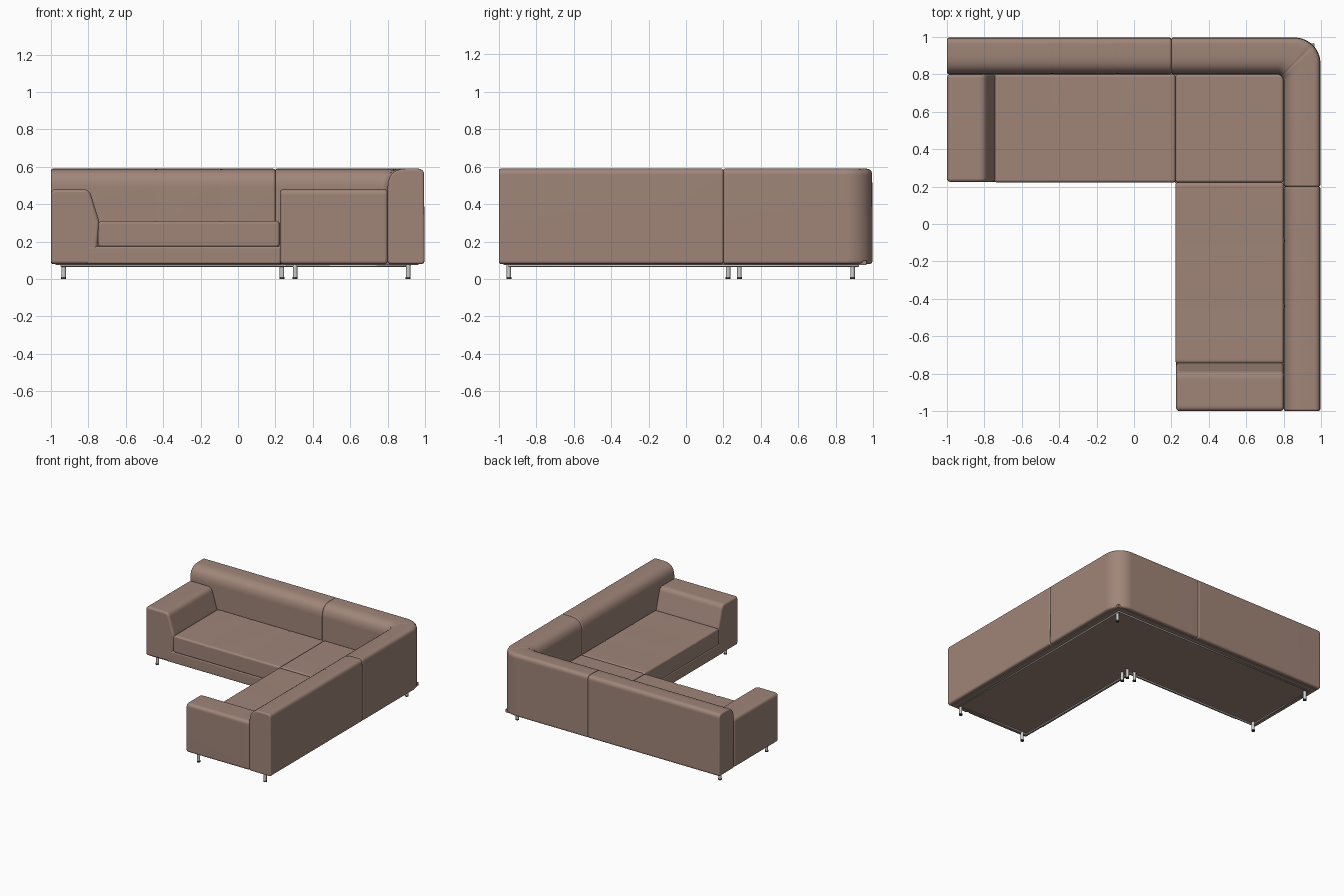
import bpy, bmesh
from math import cos, sin, pi, radians

if "Cube" in bpy.data.objects:
    bpy.data.objects.remove(bpy.data.objects["Cube"])


def material(name, rgb):
    m = bpy.data.materials.new(name)
    m.diffuse_color = (*rgb, 1)
    m.use_nodes = True
    m.node_tree.nodes["Principled BSDF"].inputs["Base Color"].default_value = m.diffuse_color
    return m


LEATHER = material("brown_leather", (0.35, 0.235, 0.19))
STEEL = material("steel", (0.55, 0.56, 0.57))
RUBBER = material("dark_rubber", (0.06, 0.06, 0.06))


def rounded(points, n=6):
    """Outline from (a, b, radius) corners, each corner filleted."""
    out = []
    for i, (a, b, r) in enumerate(points):
        if r == 0:
            out.append((a, b))
            continue
        ends = []
        for q in (points[i - 1], points[(i + 1) % len(points)]):
            d = ((q[0] - a) ** 2 + (q[1] - b) ** 2) ** 0.5
            ends.append((a + (q[0] - a) * r / d, b + (q[1] - b) * r / d))
        (ax, ay), (bx, by) = ends
        for k in range(n + 1):
            t = k / n
            w0, w1, w2 = (1 - t) ** 2, 2 * t * (1 - t), t * t
            out.append((w0 * ax + w1 * a + w2 * bx, w0 * ay + w1 * b + w2 * by))
    return out


def loft(name, rings, bevel=0.012, swap=False, mat=LEATHER):
    """Skin closed rings, cap both ends, soften the end edges.
    swap mirrors the part across the sofa's diagonal (x <-> y)."""
    bm = bmesh.new()
    vs = [[bm.verts.new((y, x, z) if swap else (x, y, z)) for x, y, z in ring]
          for ring in rings]
    n = len(vs[0])
    for a, b in zip(vs, vs[1:]):
        for i in range(n):
            j = (i + 1) % n
            bm.faces.new((a[i], a[j], b[j], b[i]))
    bm.faces.new(vs[0])
    bm.faces.new(vs[-1])
    bmesh.ops.recalc_face_normals(bm, faces=bm.faces)
    mesh = bpy.data.meshes.new(name)
    bm.to_mesh(mesh)
    bm.free()
    mesh.materials.append(mat)
    ob = bpy.data.objects.new(name, mesh)
    bpy.context.collection.objects.link(ob)
    bpy.ops.object.select_all(action='DESELECT')
    bpy.context.view_layer.objects.active = ob
    ob.select_set(True)
    if bevel:
        m = ob.modifiers.new("soft_edges", 'BEVEL')
        m.width, m.segments = bevel, 4
        m.limit_method, m.angle_limit = 'ANGLE', radians(40)
        m.use_clamp_overlap = False
        bpy.ops.object.modifier_apply(modifier=m.name)
    bpy.ops.object.shade_smooth_by_angle(angle=radians(40))
    w = ob.modifiers.new("flat_panels", 'WEIGHTED_NORMAL')
    w.keep_sharp = True
    return ob


def along_y(outline, y0, y1):
    return [[(x, y, z) for x, z in outline] for y in (y0, y1)]


def along_z(outline, z0, z1):
    return [[(x, y, z) for x, y in outline] for z in (z0, z1)]


def l_shape(far, near, outer):
    """L outline: ends at far, inner edge at near, outer edge at outer."""
    return [(far, near), (far, outer), (outer, outer),
            (outer, far), (near, far), (near, near)]


# cross-section of the backrest: offset from the seat side, height
BACK = rounded([(0, 0.08, 0.02), (0, 0.59, 0.1), (0.195, 0.59, 0.035), (0.197, 0.08, 0.02)])
STITCHES = (-0.44, -0.09)


def back_ring(x, dip=0.0):
    ring = []
    for u, z in BACK:
        k = dip if u < 0.15 else 0
        ring.append((x, 0.8 + u + (k if u < 0.02 else 0), z - (k if z > 0.5 else 0)))
    return ring


def corner_ring(angle, dip=0.0):
    ring = []
    for u, z in BACK:
        r = 0.04 + 0.5 * u
        c = 0.8 + u - r
        ring.append((c + r * cos(angle), c + r * sin(angle), z - (dip if z > 0.52 else 0)))
    return ring


# parts that exist once on each wing
ARM = rounded([(-1, 0.08, 0.02), (-1, 0.48, 0.03), (-0.795, 0.48, 0.035),
               (-0.74, 0.30, 0.02), (-0.76, 0.08, 0.02)])
seat_pts = [(-0.748, 0.17, 0.02), (-0.748, 0.31, 0.025)]
for s in STITCHES:
    seat_pts += [(s - 0.015, 0.31, 0), (s, 0.306, 0), (s + 0.015, 0.31, 0)]
seat_pts += [(0.222, 0.31, 0.02), (0.222, 0.17, 0.02)]
SEAT = rounded(seat_pts)

for wing, swap in (("left", False), ("right", True)):
    loft(wing + "_arm", along_y(ARM, 0.225, 0.8), 0.018, swap)
    loft(wing + "_seat_cushion", along_y(SEAT, 0.222, 0.8), 0.015, swap)
    rings = [back_ring(-1)]
    for s in STITCHES:
        rings += [back_ring(s - 0.015), back_ring(s, 0.003), back_ring(s + 0.015)]
    rings.append(back_ring(0.2))
    loft(wing + "_backrest", rings, 0.012, swap)

# corner backrest, with a mitred seam on the diagonal
rings = [back_ring(0.2)]
for k in range(17):
    rings.append(corner_ring(pi / 2 * (1 - k / 16), 0.004 if k == 8 else 0))
rings.append([(y, x, z) for x, y, z in back_ring(0.2)])
loft("corner_backrest", rings, 0.01)

# corner seat
CORNER = rounded([(0.222, 0.17, 0.02), (0.222, 0.312, 0.02),
                  (0.8, 0.312, 0.02), (0.8, 0.17, 0.02)])
loft("corner_seat_cushion", along_y(CORNER, 0.222, 0.8), 0.015)

# body under the cushions and the panel closing the underside
loft("base", along_z(l_shape(-0.81, 0.224, 0.85), 0.08, 0.175), 0.012)
loft("underside_panel", along_z(l_shape(-0.975, 0.245, 0.965), 0.075, 0.1), 0)

# steel rail following the underside
curve = bpy.data.curves.new("frame_rail", 'CURVE')
curve.dimensions = '3D'
curve.bevel_depth = 0.006
curve.bevel_resolution = 2
spline = curve.splines.new('POLY')
path = l_shape(-0.945, 0.262, 0.92)
spline.points.add(len(path) - 1)
for p, (x, y) in zip(spline.points, path):
    p.co = (x, y, 0.071, 1)
spline.use_cyclic_u = True
curve.materials.append(STEEL)
bpy.context.collection.objects.link(bpy.data.objects.new("frame_rail", curve))


# legs with dark feet
def disc(x, y, r, n=20):
    return [(x + r * cos(2 * pi * k / n), y + r * sin(2 * pi * k / n)) for k in range(n)]


LEGS = [(-0.932, 0.89), (-0.932, 0.285), (0.91, 0.89), (0.91, -0.947),
        (0.305, -0.947), (0.235, 0.285), (0.305, 0.225), (0.305, 0.285)]
for i, (x, y) in enumerate(LEGS, 1):
    loft(f"leg_{i}", along_z(disc(x, y, 0.012), 0.008, 0.08), 0, mat=STEEL)
    loft(f"foot_{i}", along_z(disc(x, y, 0.0135), 0, 0.01), 0, mat=RUBBER)
